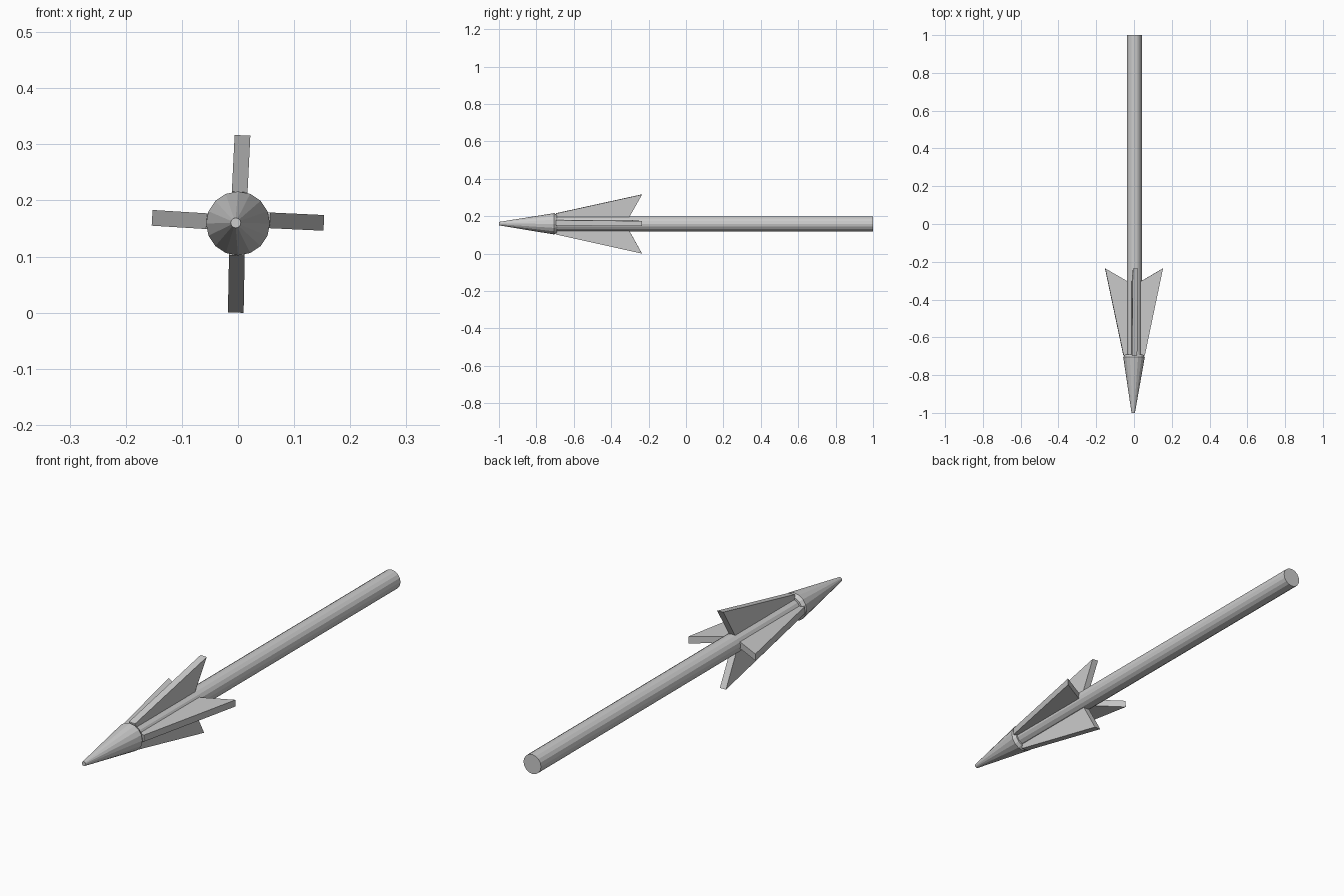
import bpy, bmesh, math
from mathutils import Vector

if "Cube" in bpy.data.objects:
    bpy.data.objects.remove(bpy.data.objects["Cube"])

CZ = 0.159   # height of the arrow axis


def make_object(name, bm):
    bmesh.ops.recalc_face_normals(bm, faces=bm.faces[:])
    mesh = bpy.data.meshes.new(name)
    bm.to_mesh(mesh)
    bm.free()
    obj = bpy.data.objects.new(name, mesh)
    bpy.context.collection.objects.link(obj)
    return obj


def lathe_y(name, rings, sides=16):
    """Loft circles along y; each ring is (x, y, z, radius)."""
    bm = bmesh.new()
    loops = []
    for x, y, z, r in rings:
        loops.append([bm.verts.new((x + r * math.cos(math.tau * i / sides), y,
                                    z + r * math.sin(math.tau * i / sides)))
                      for i in range(sides)])
    for a, b in zip(loops, loops[1:]):
        for i in range(sides):
            j = (i + 1) % sides
            bm.faces.new((a[i], a[j], b[j], b[i]))
    bm.faces.new(loops[0])
    bm.faces.new(loops[-1])
    return make_object(name, bm)


def fin(name, inner, outer, thickness=0.028):
    """Swept barb; inner and outer are its centre points in the x-z plane."""
    inner, outer = Vector(inner), Vector(outer)
    d = (outer - inner).normalized()
    side = Vector((-d.y, d.x)) * thickness / 2
    span = (outer - inner).length
    # (y, distance outward from the inner point)
    profile = [(-0.695, -0.028), (-0.695, 0.0), (-0.235, span),
               (-0.302, -0.018), (-0.302, -0.028)]
    bm = bmesh.new()
    caps = []
    for s in (-1, 1):
        ps = [(inner + d * t + side * s, y) for y, t in profile]
        caps.append([bm.verts.new((p.x, y, p.y)) for p, y in ps])
    a, b = caps
    bm.faces.new(a)
    bm.faces.new(b)
    for i in range(len(a)):
        j = (i + 1) % len(a)
        bm.faces.new((a[i], a[j], b[j], b[i]))
    return make_object(name, bm)


# Shaft
lathe_y("shaft", [(0.002, -0.72, CZ, 0.04), (0.002, 1.0, CZ, 0.04)])

# Pointed head with a bevelled rear lip
lathe_y("head", [(-0.004, -1.0, CZ + 0.001, 0.009),
                 (0.0, -0.705, CZ, 0.057),
                 (0.0, -0.690, CZ, 0.048)])

# Four slightly twisted barbs
fin("barb_top", (0.003, 0.215), (0.008, 0.316))
fin("barb_right", (0.057, 0.1645), (0.153, 0.160))
fin("barb_left", (-0.056, 0.163), (-0.153, 0.169))
fin("barb_bottom", (-0.002, 0.102), (-0.004, 0.0))
